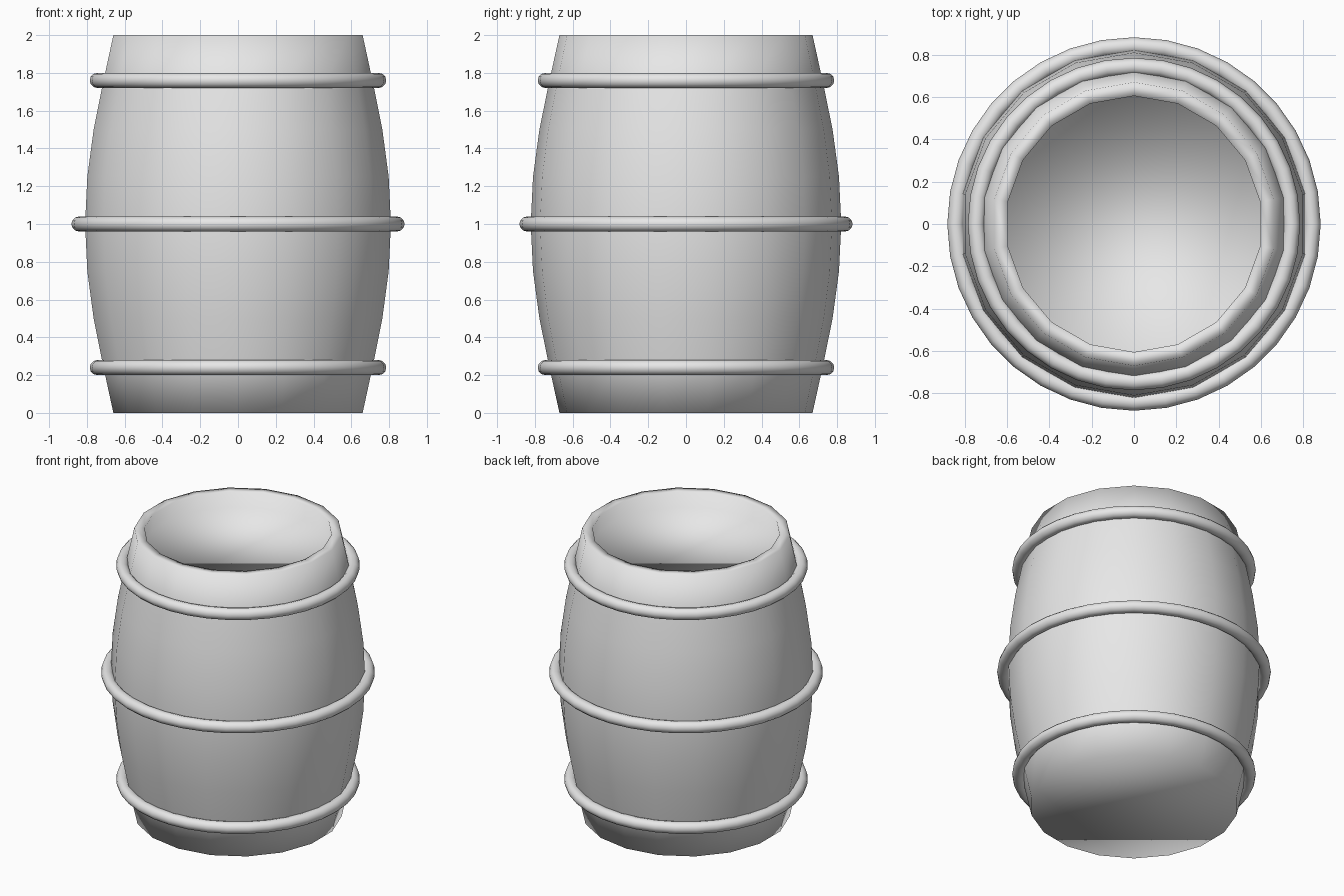
import bpy
import bmesh
from math import cos, sin, pi

if "Cube" in bpy.data.objects:
    bpy.data.objects.remove(bpy.data.objects["Cube"], do_unlink=True)

SIDES = 18

grey = bpy.data.materials.new("plain grey")
grey.use_nodes = True
grey.diffuse_color = (0.8, 0.8, 0.8, 1)
grey.node_tree.nodes["Principled BSDF"].inputs["Base Color"].default_value = (0.8, 0.8, 0.8, 1)


def lathe_body(name, profile, sides):
    """Revolve (radius, height) points, closing both ends with one smooth cap."""
    bm = bmesh.new()
    loops = []
    for radius, height in profile:
        angles = [pi / 2 + 2 * pi * i / sides for i in range(sides)]
        loops.append([bm.verts.new((radius * cos(a), radius * sin(a), height)) for a in angles])
    for low, high in zip(loops, loops[1:]):
        for i in range(sides):
            j = (i + 1) % sides
            bm.faces.new((low[i], low[j], high[j], high[i]))
    bm.faces.new(loops[0][::-1])
    bm.faces.new(loops[-1])
    for face in bm.faces:
        face.smooth = True
    mesh = bpy.data.meshes.new(name)
    bm.to_mesh(mesh)
    bm.free()
    obj = bpy.data.objects.new(name, mesh)
    bpy.context.collection.objects.link(obj)
    obj.data.materials.append(grey)
    return obj


def hoop(name, radius, height):
    """Round hoop around the body."""
    bpy.ops.mesh.primitive_torus_add(major_radius=radius, minor_radius=0.04,
                                     major_segments=36, minor_segments=12,
                                     location=(0, 0, height))
    obj = bpy.context.object
    obj.name = name
    bpy.ops.object.shade_smooth()
    obj.data.materials.append(grey)


# Bulging body: lower half mirrored upward, then flat rim and recessed lid
lower = [(0.67, 0), (0.725, 0.25), (0.776, 0.5), (0.81, 0.75)]
upper = [(r, 2 - z) for r, z in reversed(lower)]
recess = [(0.605, 2), (0.605, 1.89)]
lathe_body("barrel_body", lower + [(0.822, 1)] + upper + recess, SIDES)

# Hoops
hoop("lower_hoop", 0.745, 0.24)
hoop("middle_hoop", 0.842, 1)
hoop("upper_hoop", 0.745, 1.76)
